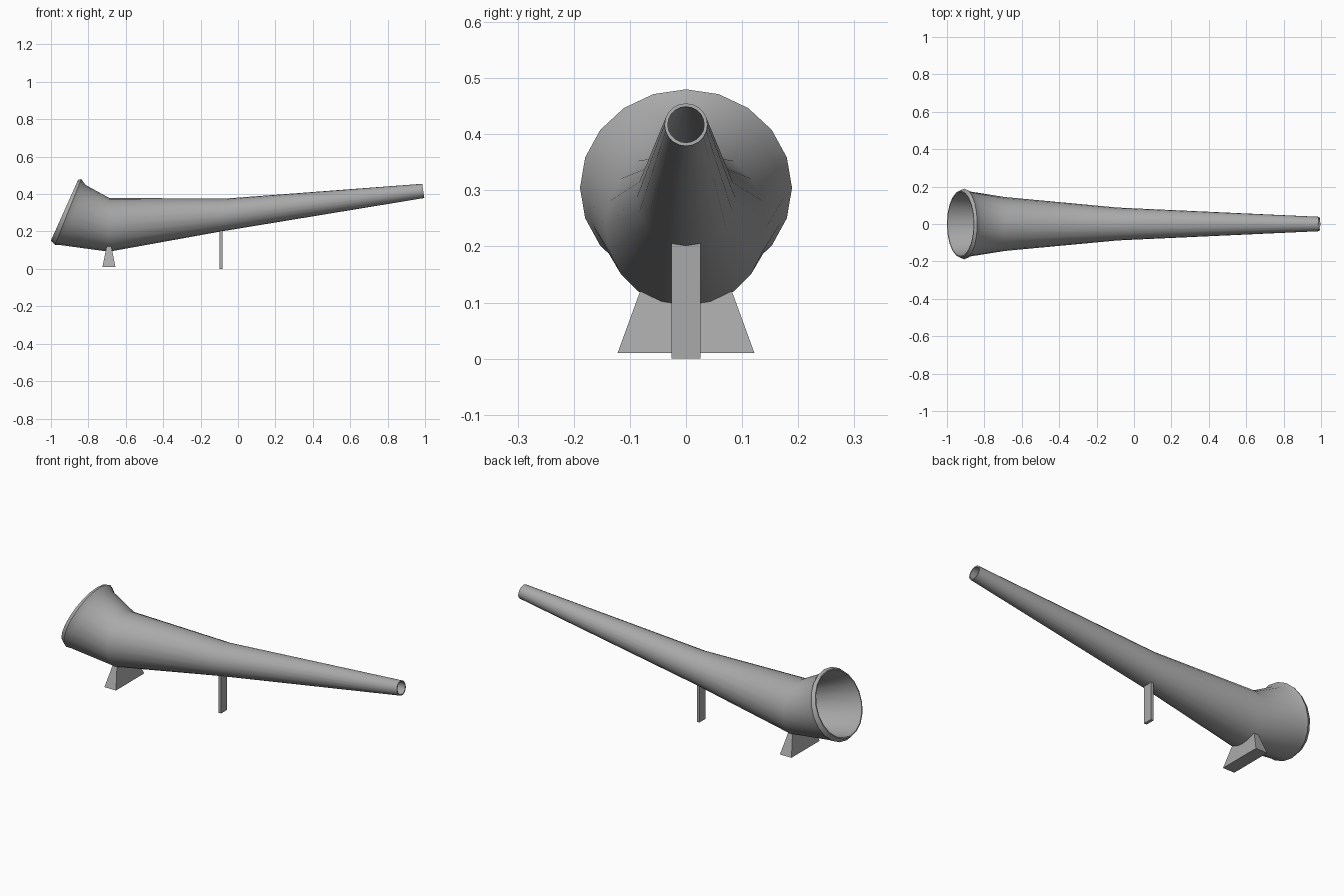
import bpy, bmesh, math
from mathutils import Vector

cube = bpy.data.objects.get("Cube")
if cube:
    bpy.data.objects.remove(cube, do_unlink=True)

grey = bpy.data.materials.new("plain_grey")
grey.use_nodes = True
colour = (0.4, 0.4, 0.4, 1)
grey.diffuse_color = colour
grey.node_tree.nodes["Principled BSDF"].inputs["Base Color"].default_value = colour

SIDES = 20


def finish(name, bm):
    bmesh.ops.recalc_face_normals(bm, faces=bm.faces)
    mesh = bpy.data.meshes.new(name)
    bm.to_mesh(mesh)
    bm.free()
    mesh.materials.append(grey)
    obj = bpy.data.objects.new(name, mesh)
    bpy.context.collection.objects.link(obj)
    return obj


def ring(bm, top, bottom, inset=0):
    """Tilted circle spanning a top and a bottom point in the xz plane."""
    t, b = Vector((top[0], 0, top[1])), Vector((bottom[0], 0, bottom[1]))
    centre, up = (t + b) / 2, (t - b) / 2
    radius = up.length - inset
    up.normalize()
    return [bm.verts.new(centre + radius * (up * math.cos(a) + Vector((0, math.sin(a), 0))))
            for a in (math.tau * i / SIDES for i in range(SIDES))]


def frustum(name, x, bottom, top, z0, z1):
    """Block with a rectangular base and top, given as half sizes."""
    bm = bmesh.new()
    bmesh.ops.create_cube(bm, size=2)
    for v in bm.verts:
        hx, hy = top if v.co.z > 0 else bottom
        v.co = (x + v.co.x * hx, v.co.y * hy, z1 if v.co.z > 0 else z0)
    return finish(name, bm)


# Horn: outer skin from mouthpiece to bell lip, then back along the bore
tip = ((0.985, 0.455), (0.996, 0.379))
middle = ((-0.08, 0.375), (-0.092, 0.20))
knee = ((-0.69, 0.38), (-0.69, 0.092))
neck = ((-0.815, 0.449), (-0.955, 0.128))
rim = ((-0.838, 0.48), (-0.978, 0.129))
lip = ((-0.855, 0.476), (-1.0, 0.152))

bm = bmesh.new()
rings = [ring(bm, *pts) for pts in (tip, middle, knee, neck, rim, lip)]
rings += [ring(bm, *pts, inset=0.006) for pts in (lip, knee, middle, tip)]
for a, b in zip(rings, rings[1:] + rings[:1]):
    for i in range(SIDES):
        j = (i + 1) % SIDES
        bm.faces.new((a[i], a[j], b[j], b[i]))
horn = finish("horn", bm)
bpy.context.view_layer.objects.active = horn
horn.select_set(True)
bpy.ops.object.shade_smooth_by_angle(angle=math.radians(30))

# Supports under the horn
frustum("bell_stand", -0.69, (0.035, 0.122), (0.012, 0.08), 0.01, 0.125)
frustum("middle_post", -0.092, (0.008, 0.026), (0.008, 0.026), 0, 0.21)
